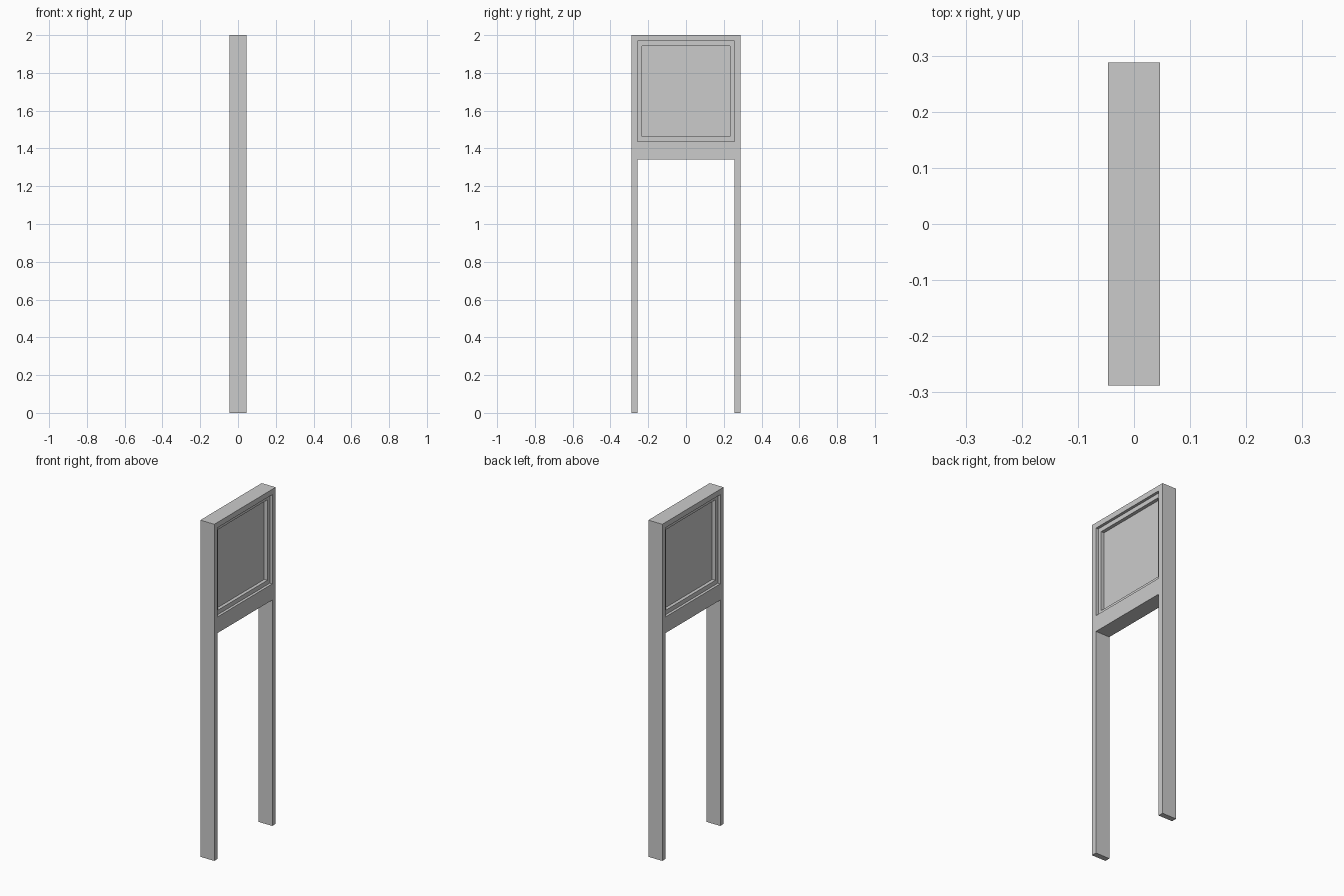
import bpy

if "Cube" in bpy.data.objects:
    bpy.data.objects.remove(bpy.data.objects["Cube"])

HX, HY, H = 0.046, 0.288, 2.0      # half thickness, half width, height
INNER_Y = 0.256                    # inside of the posts


def box(name, x0, x1, y0, y1, z0, z1):
    bpy.ops.mesh.primitive_cube_add(
        size=1, location=((x0 + x1) / 2, (y0 + y1) / 2, (z0 + z1) / 2))
    ob = bpy.context.object
    ob.name = name
    ob.scale = (x1 - x0, y1 - y0, z1 - z0)
    bpy.ops.object.transform_apply(location=True, rotation=False, scale=True)
    return ob


def cut(target, cutter):
    bpy.context.view_layer.objects.active = target
    mod = target.modifiers.new("cut", 'BOOLEAN')
    mod.operation = 'DIFFERENCE'
    mod.solver = 'EXACT'
    mod.object = cutter
    bpy.ops.object.modifier_apply(modifier=mod.name)
    bpy.data.objects.remove(cutter)


# Sign stand: one solid board
stand = box("sign_stand", -HX, HX, -HY, HY, 0, H)

# Open space between the two legs
cut(stand, box("leg_gap", -0.2, 0.2, -INNER_Y, INNER_Y, -0.2, 1.342))

# Two-step recess around the display panel, on both broad sides
steps = [(0.016, INNER_Y, 1.438, 1.968), (0.036, 0.232, 1.464, 1.942)]
for side in (-1, 1):
    for depth, hy, z0, z1 in steps:
        xs = sorted((side * (HX - depth), side * 0.2))
        cut(stand, box("recess", xs[0], xs[1], -hy, hy, z0, z1))
